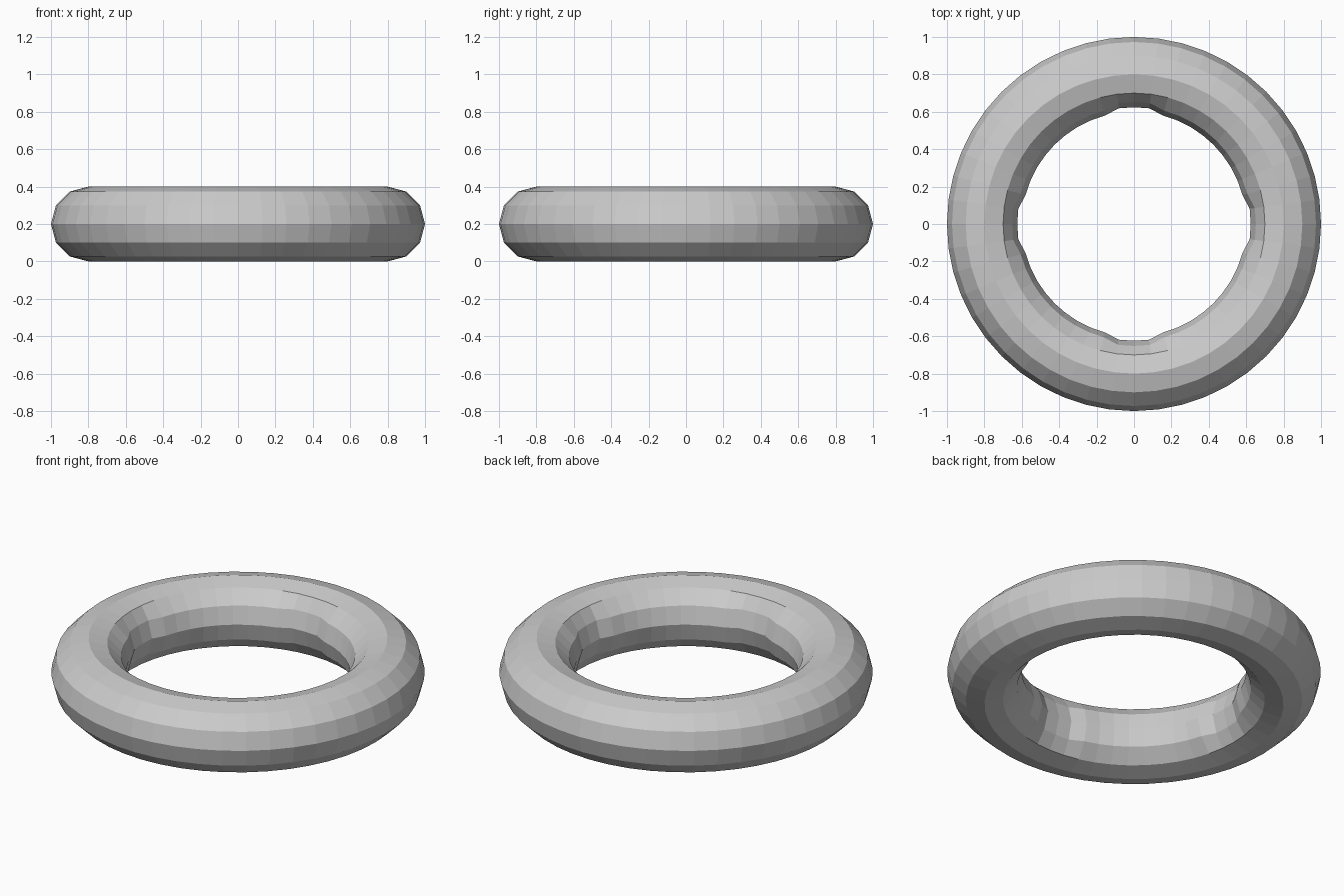
import bpy
import math

if "Cube" in bpy.data.objects:
    bpy.data.objects.remove(bpy.data.objects["Cube"])

# Faceted ring: 48 segments around, 12 around the tube
SEG, SIDES = 48, 12
bpy.ops.mesh.primitive_torus_add(
    major_radius=0.8, minor_radius=0.2,
    major_segments=SEG, minor_segments=SIDES, location=(0, 0, 0))
ring = bpy.context.object
ring.name = "ring"

# Four shallow notches on the inner wall, one on each axis
for v in ring.data.vertices:
    r = math.hypot(v.co.x, v.co.y)
    angle = math.degrees(math.atan2(v.co.y, v.co.x))
    off_axis = abs((angle + 45) % 90 - 45)
    if r < 0.66 and off_axis < 10:
        v.co.x *= 1.04
        v.co.y *= 1.04
    # Stand the ring on the ground
    v.co.z += 0.2

# Flat facets
for p in ring.data.polygons:
    p.use_smooth = False
